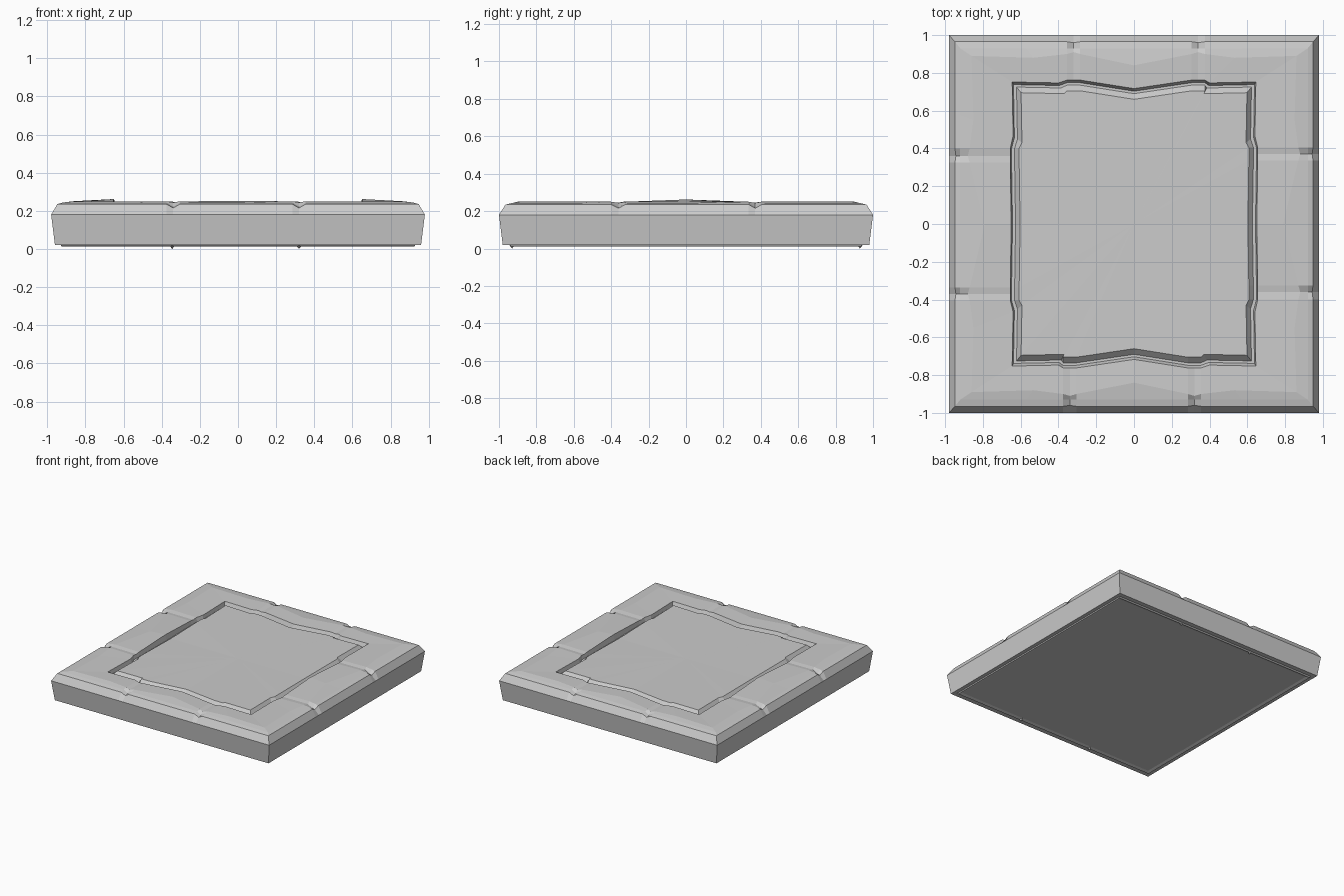
import bpy, bmesh

if "Cube" in bpy.data.objects:
    bpy.data.objects.remove(bpy.data.objects["Cube"])

# Stations along one side: (fraction of half side, kind)
FRONT_BACK = [(-1, 'c'), (-.62, 's'), (-.375, 'e'), (-.34, 'n'), (-.305, 'e'), (0, 'm'),
              (.285, 'e'), (.32, 'n'), (.355, 'e'), (.62, 's')]
LEFT_RIGHT = [(-1, 'c'), (-.62, 's'), (-.40, 'e'), (-.36, 'n'), (-.325, 'e'), (0, 'm'),
              (.335, 'e'), (.37, 'n'), (.405, 'e'), (.62, 's')]


def ring(a, b, z, push=None, dz=None, dz_side=None):
    """Closed loop round a rectangle; push moves inwards and dz up, by station kind."""
    push, dz = push or {}, dz or {}
    pts = []
    for side in range(4):
        front_back = side % 2 == 0
        sign = 1 if side < 2 else -1
        for f, kind in (FRONT_BACK if front_back else LEFT_RIGHT):
            half = a if front_back else b
            along = f * half if kind in 'cs' else f
            p = push.get(kind, 0)
            if not front_back and kind == 'm':
                p = push.get('M', p)
            h = z + ((dz_side or dz) if not front_back else dz).get(kind, 0)
            if front_back:
                pts.append((sign * along, -sign * (b - p), h))
            else:
                # run the loop the same way round on the opposite side
                pts.append((sign * (a - p), sign * along, h))
    return pts


def make_object(name, bm):
    bmesh.ops.recalc_face_normals(bm, faces=bm.faces)
    me = bpy.data.meshes.new(name)
    bm.to_mesh(me)
    bm.free()
    ob = bpy.data.objects.new(name, me)
    bpy.context.collection.objects.link(ob)
    return ob


def loft(bm, rings):
    loops = [[bm.verts.new(p) for p in r] for r in rings]
    for lo, hi in zip(loops, loops[1:]):
        n = len(lo)
        for i in range(n):
            j = (i + 1) % n
            bm.faces.new((lo[i], lo[j], hi[j], hi[i]))
    return loops


# Slab: sides, worn border stones, groove and raised centre panel
gap = {'n': -.022}
crest_push = {'m': .05, 'M': .07, 's': .01, 'n': -.02, 'e': -.01}
wave = {'m': .035, 's': .005, 'e': -.01, 'n': -.01, 'M': -.005}
bm = bmesh.new()
loops = loft(bm, [
    ring(.96, .98, .02),
    ring(.98, 1.0, .18),
    ring(.948, .965, .235, {'n': .005}, {'n': -.02}),
    ring(.92, .93, .243, None, gap),
    ring(.86, .89, .25, crest_push, {'n': -.006, 'm': .001}),
    ring(.645, .752, .246, wave, {'n': -.004}, {'m': .016, 'n': -.004, 's': -.002}),
    ring(.638, .738, .214, wave),
    ring(.622, .725, .214, wave),
    ring(.598, .695, .245, wave, {'c': .002, 'm': -.003}),
])
top = loops[-1]
centre = bm.verts.new((0, 0, .241))
for i, v in enumerate(top):
    bm.faces.new((v, top[(i + 1) % len(top)], centre))
bm.faces.new(loops[0][::-1])
make_object("stone_slab", bm)

# Thin lip under the slab, a shallow wedge in section
bm = bmesh.new()
loft(bm, [ring(.93, .945, .021), ring(.925, .935, .012), ring(.90, .91, .021)])
make_object("underside_lip", bm)

# Small stone chips poking out beneath the joints
for name, x in (("left", -.345), ("right", .32)):
    for end, y in (("front", -.93), ("back", .93)):
        bm = bmesh.new()
        bmesh.ops.create_cone(bm, segments=4, radius1=.018, radius2=0, depth=.022,
                              cap_ends=True)
        for v in bm.verts:
            v.co = (v.co.x + x, v.co.y + y, .011 - v.co.z)
        make_object(f"chip_{name}_{end}", bm)
